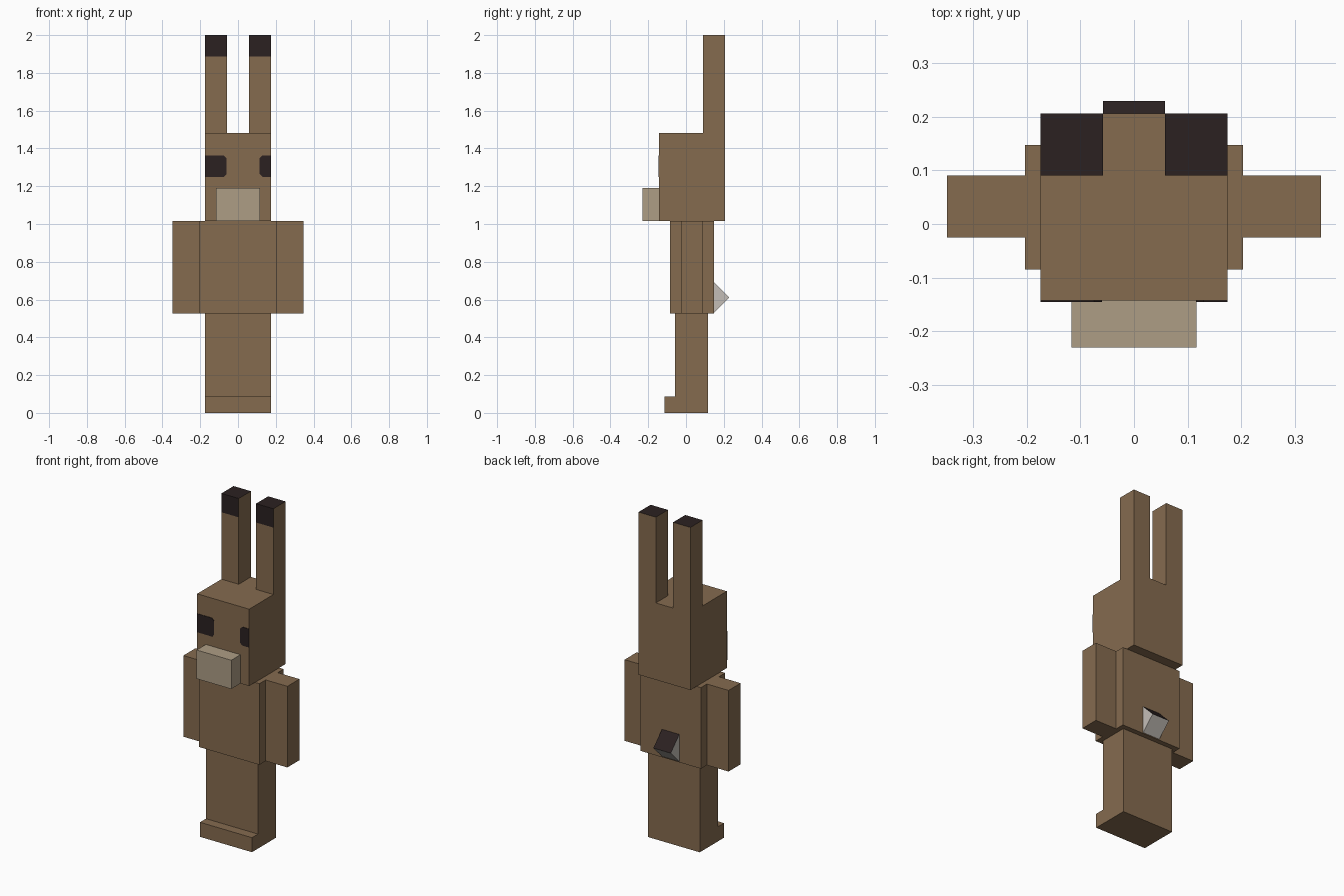
import bpy, bmesh
from math import radians
from mathutils import Matrix, Vector

cube = bpy.data.objects.get("Cube")
if cube:
    bpy.data.objects.remove(cube, do_unlink=True)


def material(name, rgb):
    m = bpy.data.materials.new(name)
    m.use_nodes = True
    m.diffuse_color = (*rgb, 1)
    m.node_tree.nodes["Principled BSDF"].inputs["Base Color"].default_value = (*rgb, 1)
    return m


brown = material("brown_fur", (0.235, 0.147, 0.078))
beige = material("beige_muzzle", (0.423, 0.337, 0.235))
dark = material("dark_brown", (0.024, 0.0152, 0.0152))
white = material("off_white", (0.55, 0.515, 0.474))


def finish(bm, name, *mats):
    bmesh.ops.recalc_face_normals(bm, faces=bm.faces)
    mesh = bpy.data.meshes.new(name)
    bm.to_mesh(mesh)
    bm.free()
    for m in mats:
        mesh.materials.append(m)
    obj = bpy.data.objects.new(name, mesh)
    bpy.context.scene.collection.objects.link(obj)
    return obj


def box_mesh(x, y, z):
    """Box from three (low, high) ranges."""
    lo, hi = Vector((x[0], y[0], z[0])), Vector((x[1], y[1], z[1]))
    bm = bmesh.new()
    bmesh.ops.create_cube(bm, size=1, matrix=Matrix.Translation((lo + hi) / 2)
                          @ Matrix.Diagonal((*(hi - lo), 1)))
    return bm


def prism(name, points, offset, mat):
    """Flat outline pushed along an offset."""
    bm = bmesh.new()
    face = bm.faces.new([bm.verts.new(p) for p in points])
    new = bmesh.ops.extrude_face_region(bm, geom=[face], use_keep_orig=True)["geom"]
    bmesh.ops.translate(bm, vec=offset, verts=[v for v in new if isinstance(v, bmesh.types.BMVert)])
    return finish(bm, name, mat)


HEAD = 0.174      # half width of head and legs
HIP, NECK, CROWN = 0.525, 1.016, 1.481

# Torso, head and muzzle
finish(box_mesh((-0.203, 0.203), (-0.085, 0.147), (HIP, NECK)), "torso", brown)
finish(box_mesh((-HEAD, HEAD), (-0.142, 0.206), (NECK, CROWN)), "head", brown)
finish(box_mesh((-0.116, 0.116), (-0.23, -0.142), (NECK, 1.19)), "muzzle", beige)

# Legs with feet stepping forward
outline = [(0.117, 0), (0.117, HIP), (-0.058, HIP), (-0.058, 0.088), (-0.115, 0.088), (-0.115, 0)]
prism("legs_and_feet", [(-HEAD, y, z) for y, z in outline], (2 * HEAD, 0, 0), brown)

for side, s in (("left", 1), ("right", -1)):
    # Arms
    finish(box_mesh(sorted((s * 0.203, s * 0.348)), (-0.025, 0.09), (HIP, NECK)),
           side + "_arm", brown)

    # Ears: dark on the top and on the upper part of the front
    bm = box_mesh(sorted((s * 0.058, s * HEAD)), (0.09, 0.206), (CROWN, 2))
    bmesh.ops.bisect_plane(bm, geom=bm.verts[:] + bm.edges[:] + bm.faces[:],
                           plane_co=(0, 0, 1.886), plane_no=(0, 0, 1))
    bm.normal_update()
    for f in bm.faces:
        front_tip = f.normal.y < -0.9 and f.calc_center_median().z > 1.886
        f.material_index = int(f.normal.z > 0.9 or front_tip)
    finish(bm, side + "_ear", brown, dark)

    # Eyes: thin plates with clipped inner corners, the left one narrower
    inner, c = (0.115 if s > 0 else 0.06), 0.014
    low, high = 1.25, 1.362
    eye = [(HEAD, low), (HEAD, high), (inner + c, high), (inner, high - c),
           (inner, low + c), (inner + c, low)]
    prism(side + "_eye", [(s * x, -0.142, z) for x, z in eye], (0, -0.003, 0), dark)

# Tail: cube tipped on its edge, dark on the upper rear face
bm = box_mesh((-0.058, 0.058), (-0.058, 0.058), (-0.058, 0.058))
bmesh.ops.transform(bm, verts=bm.verts, matrix=Matrix.Translation((0, 0.147, 0.612))
                    @ Matrix.Rotation(radians(45), 4, "X"))
bm.normal_update()
for f in bm.faces:
    f.material_index = int(f.normal.z > 0.5 and f.normal.y > 0.5)
finish(bm, "tail", white, dark)
